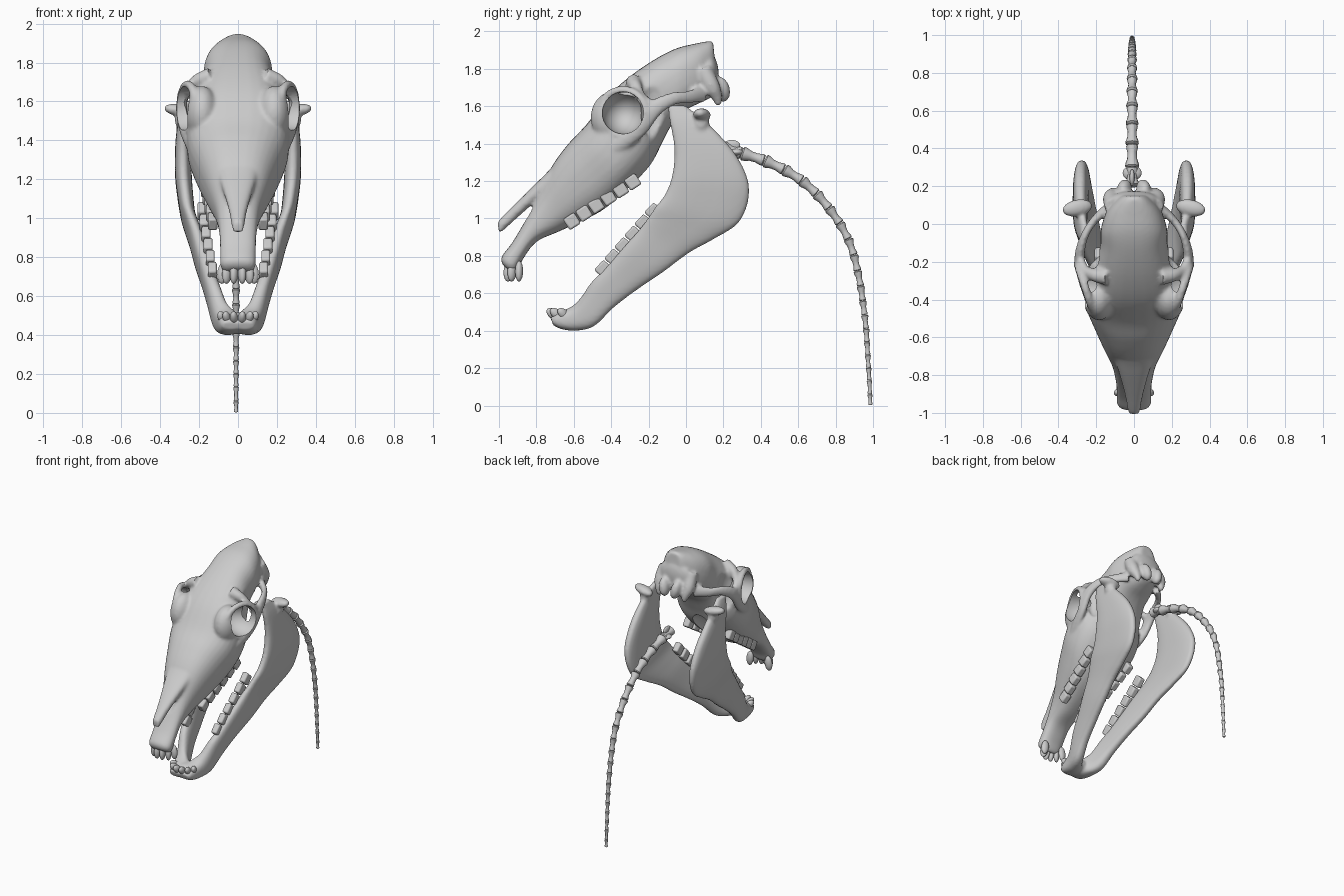
import bpy, bmesh, math
from mathutils import Vector, Matrix, Euler

if "Cube" in bpy.data.objects:
    bpy.data.objects.remove(bpy.data.objects["Cube"])

def catmull(rows, n):
    """Smoothly interpolate tuples of numbers, n steps per span."""
    out = []
    for i in range(len(rows) - 1):
        p0, p1, p2 = rows[max(i - 1, 0)], rows[i], rows[i + 1]
        p3 = rows[min(i + 2, len(rows) - 1)]
        for t in [k / n for k in range(n)]:
            out.append([0.5 * (2*b + (c - a)*t + (2*a - 5*b + 4*c - d)*t*t + (3*b - a - 3*c + d)*t**3)
                        for a, b, c, d in zip(p0, p1, p2, p3)])
    return out + [list(rows[-1])]

def finish(name, bm, mirror=False):
    bmesh.ops.recalc_face_normals(bm, faces=bm.faces)
    me = bpy.data.meshes.new(name)
    bm.to_mesh(me)
    bm.free()
    ob = bpy.data.objects.new(name, me)
    bpy.context.collection.objects.link(ob)
    if mirror:
        ob.modifiers.new("Mirror", 'MIRROR').use_mirror_merge = False
    return ob

def skin(bm, rings):
    """Bridge rings of points and cap both ends."""
    rv = [[bm.verts.new(p) for p in r] for r in rings]
    n = len(rv[0])
    for a, b in zip(rv, rv[1:]):
        for i in range(n):
            bm.faces.new((a[i], a[(i + 1) % n], b[(i + 1) % n], b[i]))
    bm.faces.new(rv[0])
    bm.faces.new(rv[-1])

def loft(name, secs, mirror=False, p=0.8, n=32):
    """Sections: y,z of one edge, y,z of the other edge, half width, x centre."""
    bm, rings = bmesh.new(), []
    angles = [2 * math.pi * i / n for i in range(n)]
    arc = [[math.copysign(abs(v) ** p, v) for v in (math.cos(a), math.sin(a))] for a in angles]
    for y1, z1, y2, z2, w, x in catmull(secs, 5):
        mid, half = Vector((x, (y1 + y2) / 2, (z1 + z2) / 2)), Vector((0, y1 - y2, z1 - z2)) / 2
        rings.append([mid + half * c + Vector((w * s, 0, 0)) for c, s in arc])
    skin(bm, rings)
    return finish(name, bm, mirror)

def tube(name, pts, flat=1.0):
    """Mirrored sweep through x,y,z,radius points; flat squeezes it sideways."""
    bm, path, rings = bmesh.new(), catmull(pts, 6), []
    for i, q in enumerate(path):
        d = Vector(path[min(i + 1, len(path) - 1)][:3]) - Vector(path[max(i - 1, 0)][:3])
        d.normalize()
        side = (Vector((1, 0, 0)) - d * d.x).normalized()
        up = d.cross(side)
        rings.append([Vector(q[:3]) + side * (math.cos(a) * q[3] * flat) + up * (math.sin(a) * q[3])
                      for a in [k * math.pi / 8 for k in range(16)]])
    skin(bm, rings)
    return finish(name, bm, True)

def blobs(name, items, mirror=True):
    """Ellipsoids given as location, radii and optional rotation."""
    bm = bmesh.new()
    for loc, size, *rot in items:
        m = Matrix.LocRotScale(Vector(loc), Euler(rot[0] if rot else (0, 0, 0)), Vector(size))
        bmesh.ops.create_uvsphere(bm, u_segments=24, v_segments=16, radius=1, matrix=m)
    return finish(name, bm, mirror)

def apply(ob):
    bpy.ops.object.select_all(action='DESELECT')
    ob.select_set(True)
    bpy.context.view_layer.objects.active = ob
    bpy.ops.object.convert(target='MESH')

def hollow(ob, cutter):
    cut = ob.modifiers.new("Hollow", 'BOOLEAN')
    cut.operation, cut.solver, cut.object = 'DIFFERENCE', 'EXACT', cutter
    apply(ob)
    bpy.data.objects.remove(cutter)

def fuse(parts, voxel):
    """Join parts into the first one as a single smooth bone."""
    for o in parts:
        apply(o)
    for o in parts:
        o.select_set(True)
    ob = bpy.context.view_layer.objects.active = parts[0]
    bpy.ops.object.join()
    ob.modifiers.new("Remesh", 'REMESH').voxel_size = voxel
    ob.modifiers.new("Smooth", 'SMOOTH').iterations = 5
    apply(ob)

# Skull: braincase, face and upper jaw tip in one loft
skull = loft("skull", [
    (0.145, 1.945, 0.17, 1.68, 0.06, 0), (0.12, 1.948, 0.14, 1.65, 0.095, 0),
    (0.05, 1.935, 0.08, 1.62, 0.145, 0), (-0.05, 1.91, 0.0, 1.58, 0.175, 0),
    (-0.16, 1.855, -0.07, 1.51, 0.18, 0), (-0.30, 1.76, -0.13, 1.40, 0.22, 0),
    (-0.42, 1.65, -0.19, 1.28, 0.262, 0), (-0.53, 1.505, -0.29, 1.17, 0.258, 0),
    (-0.62, 1.41, -0.42, 1.06, 0.215, 0), (-0.71, 1.29, -0.56, 0.985, 0.165, 0),
    (-0.79, 1.13, -0.68, 0.93, 0.118, 0), (-0.865, 0.98, -0.80, 0.875, 0.096, 0),
    (-0.93, 0.87, -0.87, 0.785, 0.092, 0), (-0.988, 0.79, -0.90, 0.725, 0.09, 0),
    (-0.975, 0.745, -0.92, 0.71, 0.065, 0)])
# Nasal bone spike over the nose opening
nasal = loft("nasal_bone", [(-0.62, 1.385, -0.58, 1.27, 0.11, 0), (-0.73, 1.26, -0.69, 1.17, 0.10, 0),
                            (-0.81, 1.18, -0.775, 1.115, 0.078, 0), (-0.92, 1.07, -0.885, 1.02, 0.048, 0),
                            (-1.0, 0.99, -0.99, 0.925, 0.03, 0), (-1.006, 0.97, -1.0, 0.925, 0.02, 0)])
# Orbit rims, tilted slightly forward, on a raised brow
rim = []
for a in [2 * math.pi * k / 12 for k in range(13)]:
    dy = 0.122 * math.cos(a)
    rim.append((0.258 + 0.33 * dy, -0.337 + dy, 1.565 + 0.122 * math.sin(a), 0.022))
orbit = tube("orbit_rim", rim)
brow = blobs("brow", [((0.185, -0.39, 1.54), (0.085, 0.12, 0.14))])
bar = tube("eye_bar", [(0.14, -0.28, 1.73, 0.045), (0.21, -0.27, 1.705, 0.035), (0.26, -0.24, 1.655, 0.025),
                       (0.285, -0.19, 1.61, 0.025)])
# Cheek arches running on into the face crest
arch = tube("cheek_arch", [(0.20, -0.50, 1.30, 0.03), (0.25, -0.36, 1.39, 0.04), (0.28, -0.25, 1.48, 0.045),
                           (0.288, -0.17, 1.585, 0.045), (0.265, -0.07, 1.64, 0.035), (0.21, 0.02, 1.65, 0.035),
                           (0.13, 0.09, 1.665, 0.045)], 0.6)
# Back of the skull: crest, condyles and pointed processes
crest = blobs("skull_crest", [((0, 0.11, 1.905), (0.07, 0.035, 0.035)),
                              ((0, 0.125, 1.77), (0.135, 0.05, 0.11))], False)
condyles = blobs("skull_condyles", [((0.05, 0.19, 1.69), (0.037, 0.045, 0.07), (0.25, 0.2, 0))])
process = tube("skull_process", [(0.11, 0.09, 1.80, 0.045), (0.12, 0.135, 1.71, 0.045), (0.11, 0.165, 1.65, 0.03),
                                 (0.105, 0.175, 1.605, 0.015)])
# Hollow the temples and nose, fuse the bone, then hollow eye sockets and palate
tilt = (math.radians(38), 0, 0)
hollow(skull, blobs("temples", [((0.215, -0.17, 1.58), (0.05, 0.075, 0.16))]))
hollow(skull, blobs("nose", [((0, -0.87, 1.08), (0.06, 0.075, 0.12), (-0.5, 0, 0))], False))
fuse([skull, nasal, orbit, brow, bar, arch, crest, condyles, process], 0.011)
hollow(skull, blobs("sockets", [((0.28, -0.337, 1.565), (0.16, 0.113, 0.113))]))
hollow(skull, blobs("palate", [((0, -0.24, 1.18), (0.10, 0.26, 0.11), tilt)], False))

# Lower jaw: each side a lofted blade, meeting at the chin
jaw = loft("lower_jaw", [
    (-0.098, 1.605, -0.005, 1.605, 0.018, 0.26), (-0.088, 1.52, 0.085, 1.535, 0.026, 0.277),
    (-0.068, 1.42, 0.185, 1.44, 0.035, 0.283), (-0.062, 1.33, 0.274, 1.33, 0.041, 0.283),
    (-0.077, 1.22, 0.333, 1.20, 0.043, 0.28), (-0.112, 1.13, 0.33, 1.08, 0.041, 0.27),
    (-0.165, 1.06, 0.275, 0.97, 0.038, 0.257), (-0.205, 1.00, 0.15, 0.89, 0.038, 0.235),
    (-0.255, 0.935, 0.015, 0.815, 0.039, 0.21), (-0.335, 0.845, -0.12, 0.715, 0.04, 0.183),
    (-0.425, 0.74, -0.26, 0.62, 0.04, 0.15), (-0.505, 0.66, -0.385, 0.525, 0.041, 0.122),
    (-0.56, 0.58, -0.49, 0.425, 0.046, 0.092), (-0.61, 0.53, -0.59, 0.40, 0.06, 0.055),
    (-0.69, 0.495, -0.67, 0.41, 0.056, 0.042), (-0.725, 0.47, -0.71, 0.43, 0.045, 0.035)], True, 0.75)
condyle = blobs("jaw_condyle", [((0.30, 0.085, 1.555), (0.083, 0.045, 0.032), (0.1, -0.15, -0.2)),
                                ((0.285, 0.08, 1.51), (0.04, 0.045, 0.06))])
chin = blobs("chin", [((0, -0.63, 0.46), (0.075, 0.08, 0.055))], False)
fuse([jaw, condyle, chin], 0.010)

def cheek_teeth(name, a, b, angle, size, n=6):
    """Row of six bevelled blocks between two points."""
    bm, rot = bmesh.new(), Euler((math.radians(angle), 0, 0))
    for i in range(n):
        loc = Vector(a).lerp(Vector(b), i / (n - 1))
        bmesh.ops.create_cube(bm, size=1, matrix=Matrix.LocRotScale(loc, rot, Vector(size)))
    bev = finish(name, bm, True).modifiers.new("Bevel", 'BEVEL')
    bev.width, bev.segments = 0.01, 2

cheek_teeth("upper_cheek_teeth", (0.13, -0.61, 0.985), (0.175, -0.285, 1.195), 33, (0.05, 0.07, 0.07))
cheek_teeth("lower_cheek_teeth", (0.132, -0.44, 0.728), (0.185, -0.172, 1.035), 47, (0.046, 0.074, 0.072))

# Incisors, six in an arc in each jaw
arcs = [math.radians(d) for d in (15, 45, 80)]
blobs("upper_incisors", [((0.08 * math.sin(a), -0.88 - 0.07 * math.cos(a), 0.718),
                          (0.021, 0.028, 0.055), (-0.1, 0, a)) for a in arcs])
blobs("lower_incisors", [((0.08 * math.sin(a), -0.64 - 0.07 * math.cos(a), 0.487),
                          (0.021, 0.026, 0.045), (0.9, 0, a * 0.4)) for a in arcs])

# Tail: spool-shaped vertebrae along a drooping curve, with processes on the first
blobs("first_vertebra_processes", [((-0.01, 0.245, 1.39), (0.014, 0.045, 0.03)),
                                   ((-0.01, 0.27, 1.355), (0.05, 0.04, 0.02))], False)
path = [Vector((-0.01, y, z)) for y, z in catmull([
    (0.20, 1.375), (0.42, 1.31), (0.62, 1.203), (0.765, 1.055), (0.868, 0.89), (0.918, 0.72),
    (0.945, 0.56), (0.963, 0.41), (0.972, 0.27), (0.98, 0.135), (0.986, 0.003)], 2)]
spool = ((0, 0.75), (0.06, 1), (0.18, 0.95), (0.4, 0.7), (0.65, 0.66), (0.85, 0.82), (0.94, 0.85), (0.99, 0.7))
bm = bmesh.new()
for i, (a, b) in enumerate(zip(path, path[1:])):
    r = 0.013 + 0.026 * (1 - i / 20) ** 1.4
    q = (b - a).to_track_quat('Z', 'Y')
    circle = [q @ Vector((r * math.cos(k * math.pi / 6), r * math.sin(k * math.pi / 6), 0)) for k in range(12)]
    skin(bm, [[a.lerp(b, t) + c * f for c in circle] for t, f in spool])
finish("tail_vertebrae", bm)

# Smooth shading throughout
bpy.ops.object.select_all(action='SELECT')
bpy.context.view_layer.objects.active = skull
bpy.ops.object.shade_smooth_by_angle(angle=math.radians(40))
